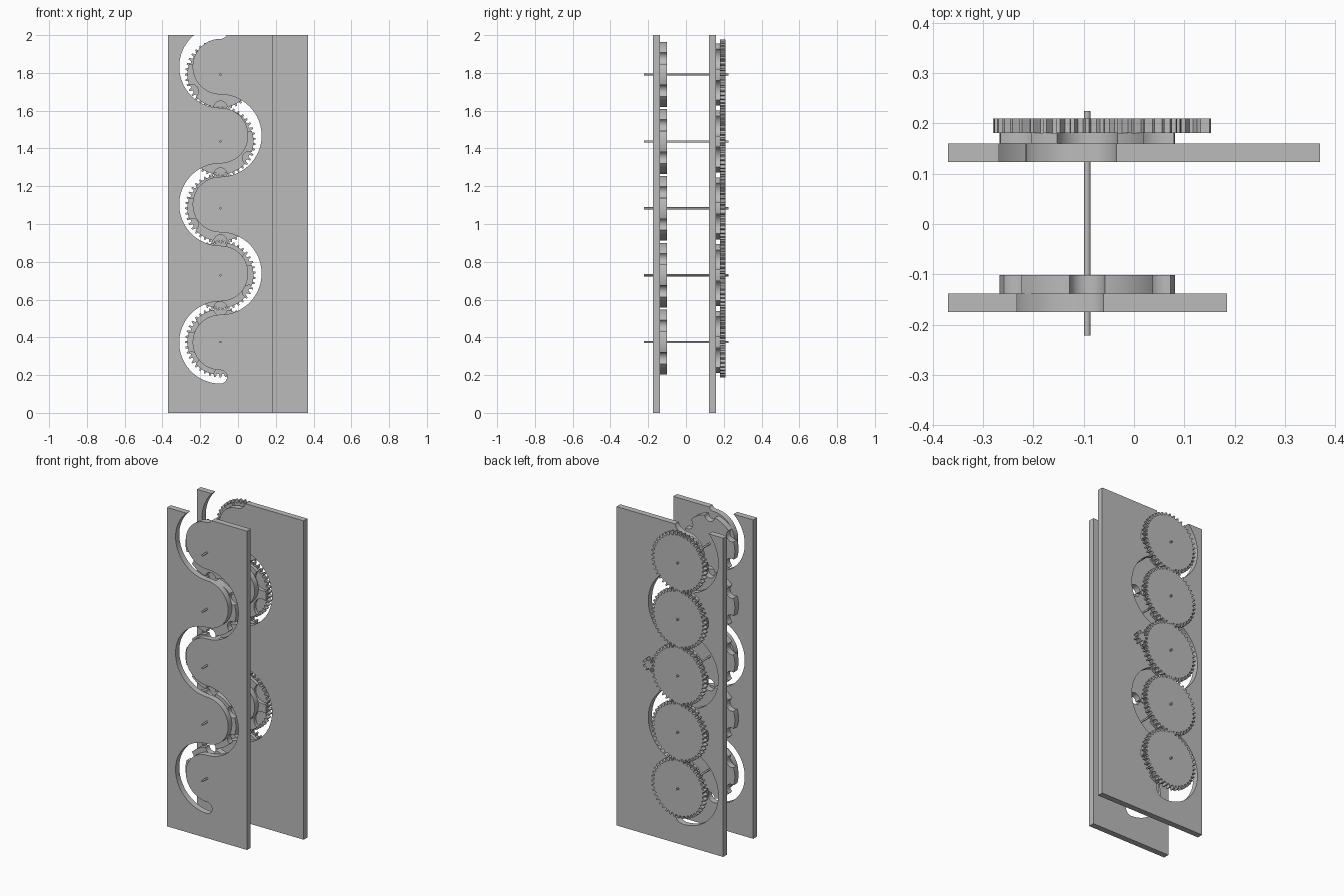
import bpy, bmesh
from math import sin, cos, asin, pi, radians

cube = bpy.data.objects.get("Cube")
if cube:
    bpy.data.objects.remove(cube, do_unlink=True)

# Single grey material
grey = bpy.data.materials.new("plain grey")
grey.use_nodes = True
colour = (0.5, 0.5, 0.5, 1)
grey.diffuse_color = colour
grey.node_tree.nodes["Principled BSDF"].inputs["Base Color"].default_value = colour

CX = -0.093                                        # shared axle line
AXLES = [0.375 + 0.354 * i for i in range(5)]      # wheel centre heights
TRACK = [0.373 + 0.365 * i for i in range(5)]      # slot arc centre heights
BEND = 0.1825                                      # slot centreline radius
TOP = 2.0


def prism(name, outline, y0, y1):
    """Extrude an (x, z) outline from y0 to y1."""
    bm = bmesh.new()
    face = bm.faces.new([bm.verts.new((x, y0, z)) for x, z in outline])
    moved = bmesh.ops.extrude_face_region(bm, geom=[face])["geom"]
    verts = [v for v in moved if isinstance(v, bmesh.types.BMVert)]
    bmesh.ops.translate(bm, vec=(0, y1 - y0, 0), verts=verts)
    bmesh.ops.recalc_face_normals(bm, faces=bm.faces)
    mesh = bpy.data.meshes.new(name)
    bm.to_mesh(mesh)
    bm.free()
    mesh.materials.append(grey)
    obj = bpy.data.objects.new(name, mesh)
    bpy.context.collection.objects.link(obj)
    bpy.ops.object.select_all(action="DESELECT")
    obj.select_set(True)
    bpy.context.view_layer.objects.active = obj
    bpy.ops.object.shade_smooth_by_angle(angle=radians(20))
    return obj


def arc(x, z, r, a0, a1, steps):
    angles = [a0 + (a1 - a0) * i / steps for i in range(steps + 1)]
    return [(x + r * cos(a), z + r * sin(a)) for a in angles]


def slotted_plate(name, left, right, half, y0, y1):
    """Plate with a winding slot that runs out through its top edge."""
    side_a, side_b = [], []
    for i in reversed(range(5)):
        s = 1 if i % 2 == 0 else -1                # bulge left, then right
        end = pi / 2 + s * pi
        side_a += arc(CX, TRACK[i], BEND + s * half, pi / 2, end, 40)[:-1]
        side_b += arc(CX, TRACK[i], BEND - s * half, pi / 2, end, 40)[:-1]
    low, high = TRACK[0] - BEND, TRACK[-1] + BEND
    loop = side_a + arc(CX, low, half, -pi / 2, pi / 2, 16)
    loop += side_b[::-1] + arc(CX, high, half, -pi / 2, pi / 2, 32)[1:]
    # Trim the slot where it crosses the top edge
    slot = []
    for p, q in zip(loop, loop[1:]):
        if p[1] < TOP:
            slot.append(p)
        if (p[1] < TOP) != (q[1] < TOP):
            t = (TOP - p[1]) / (q[1] - p[1])
            slot.append((p[0] + t * (q[0] - p[0]), TOP))
    corners = [(right, TOP), (right, 0), (left, 0), (left, TOP)]
    return prism(name, corners + slot, y0, y1)


def notched_wheel(name, z, radius, notch, y0, y1):
    """Disc with six round bites in its rim."""
    a = 2 * asin(notch / (2 * radius))
    pts = []
    for k in range(6):
        m = pi / 6 + k * pi / 3
        x, h = CX + radius * cos(m), z + radius * sin(m)
        pts += arc(x, h, notch, m + 1.5 * pi - a / 2, m + pi / 2 + a / 2, 16)
        pts += arc(CX, z, radius, m + a, m + pi / 3 - a, 10)[1:-1]
    return prism(name, pts, y0, y1)


def gear(name, x, z, teeth, tip, root, phase, y0, y1):
    """Spur gear with tapered teeth."""
    step = 2 * pi / teeth
    pts = []
    for k in range(teeth):
        for f, r in ((-0.3, root), (-0.13, tip), (0.13, tip), (0.3, root)):
            a = (k + f + phase) * step
            pts.append((x + r * cos(a), z + r * sin(a)))
    return prism(name, pts, y0, y1)


# Plates
slotted_plate("front_plate", -0.37, 0.185, 0.0355, -0.175, -0.138)
slotted_plate("back_plate", -0.37, 0.37, 0.06, 0.123, 0.16)

# Wheels, gears and axles
for i, z in enumerate(AXLES):
    n = str(i + 1)
    notched_wheel("front_wheel_" + n, z, 0.175, 0.035, -0.138, -0.101)
    notched_wheel("back_wheel_" + n, z, 0.175, 0.061, 0.16, 0.181)
    gear("gear_" + n, CX, z, 40, 0.187, 0.169, 0.5 * (i % 2), 0.181, 0.21)
    prism("axle_" + n, arc(CX, z, 0.006, 0, 2 * pi, 16)[:-1], -0.222, 0.225)

# Drive pinion beside the middle gear
gear("pinion", 0.114, AXLES[2] + 0.012, 8, 0.041, 0.024, 0.5, 0.181, 0.21)
